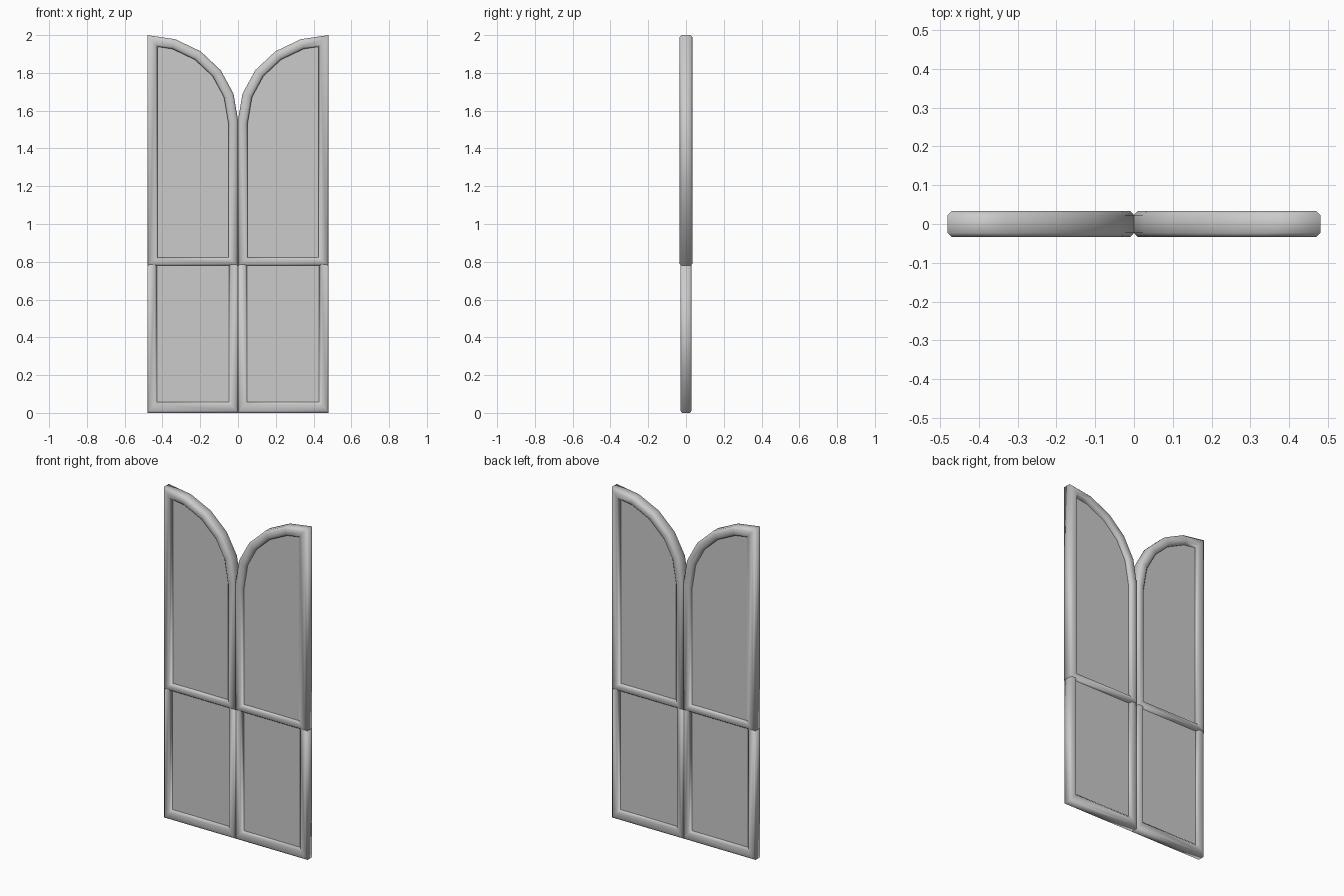
import bpy, bmesh, math
from mathutils import Vector

if "Cube" in bpy.data.objects:
    bpy.data.objects.remove(bpy.data.objects["Cube"])

grey = bpy.data.materials.new("plain_grey")
grey.diffuse_color = (0.6, 0.6, 0.6, 1)
grey.use_nodes = True
grey.node_tree.nodes["Principled BSDF"].inputs["Base Color"].default_value = grey.diffuse_color


def inset(points, widths):
    """Mitred inset of a clockwise outline, one width per edge."""
    n, result = len(points), []
    for i in range(n):
        a, b, c = points[i - 1], points[i], points[(i + 1) % n]
        d1, d2 = (b - a).normalized(), (c - b).normalized()
        n1, n2 = Vector((d1.y, -d1.x)), Vector((d2.y, -d2.x))
        w1, w2 = widths[i - 1], widths[i]
        det = n1.x * n2.y - n1.y * n2.x
        result.append(b + Vector(((w1 * n2.y - w2 * n1.y) / det,
                                  (n1.x * w2 - n2.x * w1) / det)))
    return result


def finish(bm, name, smooth):
    bmesh.ops.recalc_face_normals(bm, faces=bm.faces)
    for f in bm.faces:
        f.smooth = smooth
    mesh = bpy.data.meshes.new(name)
    bm.to_mesh(mesh)
    bm.free()
    mesh.materials.append(grey)
    bpy.context.collection.objects.link(bpy.data.objects.new(name, mesh))


def frame(name, outer, inner, half, side):
    """Closed moulding with softened edges, swept round the outline."""
    front = [(0, -0.68), (0.2, -1), (0.8, -1), (1, -0.66)]
    section = front + [(t, -y) for t, y in reversed(front)]
    bm = bmesh.new()
    rings = []
    for o, i in zip(outer, inner):
        ring = []
        for t, y in section:
            p = o.lerp(i, t)
            ring.append(bm.verts.new((p.x * side, y * half, p.y)))
        rings.append(ring)
    m = len(section)
    for k, ring in enumerate(rings):
        nxt = rings[(k + 1) % len(rings)]
        for j in range(m):
            bm.faces.new((ring[j], ring[(j + 1) % m], nxt[(j + 1) % m], nxt[j]))
    finish(bm, name, True)


def panel(name, outer, inner, side, half=0.012):
    """Thin flat board whose rim is tucked into the frame."""
    bm = bmesh.new()
    pts = [o.lerp(i, 0.8) for o, i in zip(outer, inner)]
    face = bm.faces.new([bm.verts.new((p.x * side, -half, p.y)) for p in pts])
    ext = bmesh.ops.extrude_face_region(bm, geom=[face])
    bmesh.ops.translate(bm, vec=(0, 2 * half, 0),
                        verts=[v for v in ext["geom"] if isinstance(v, bmesh.types.BMVert)])
    finish(bm, name, False)


# Upper leaf outline: straight outer stile, quarter arch, centre stile, rail
arch = [Vector((-0.48 + 0.48 * math.sin(math.radians(a)),
                1.55 + 0.45 * math.cos(math.radians(a)))) for a in range(0, 91, 18)]
upper = [Vector((-0.48, 0.78))] + arch + [Vector((0, 0.78))]
upper_in = inset(upper, [0.053] + [0.053] * 5 + [0.05, 0.042])

# Lower leaf outline: plain rectangle, its top rail sits inside the upper rail
lower = [Vector(p) for p in ((-0.48, 0), (-0.48, 0.81), (0, 0.81), (0, 0))]
lower_in = inset(lower, [0.05, 0.025, 0.048, 0.058])

for label, side in (("left", 1), ("right", -1)):
    frame(label + "_upper_frame", upper, upper_in, 0.034, side)
    panel(label + "_upper_panel", upper, upper_in, side)
    frame(label + "_lower_frame", lower, lower_in, 0.03, side)
    panel(label + "_lower_panel", lower, lower_in, side)
